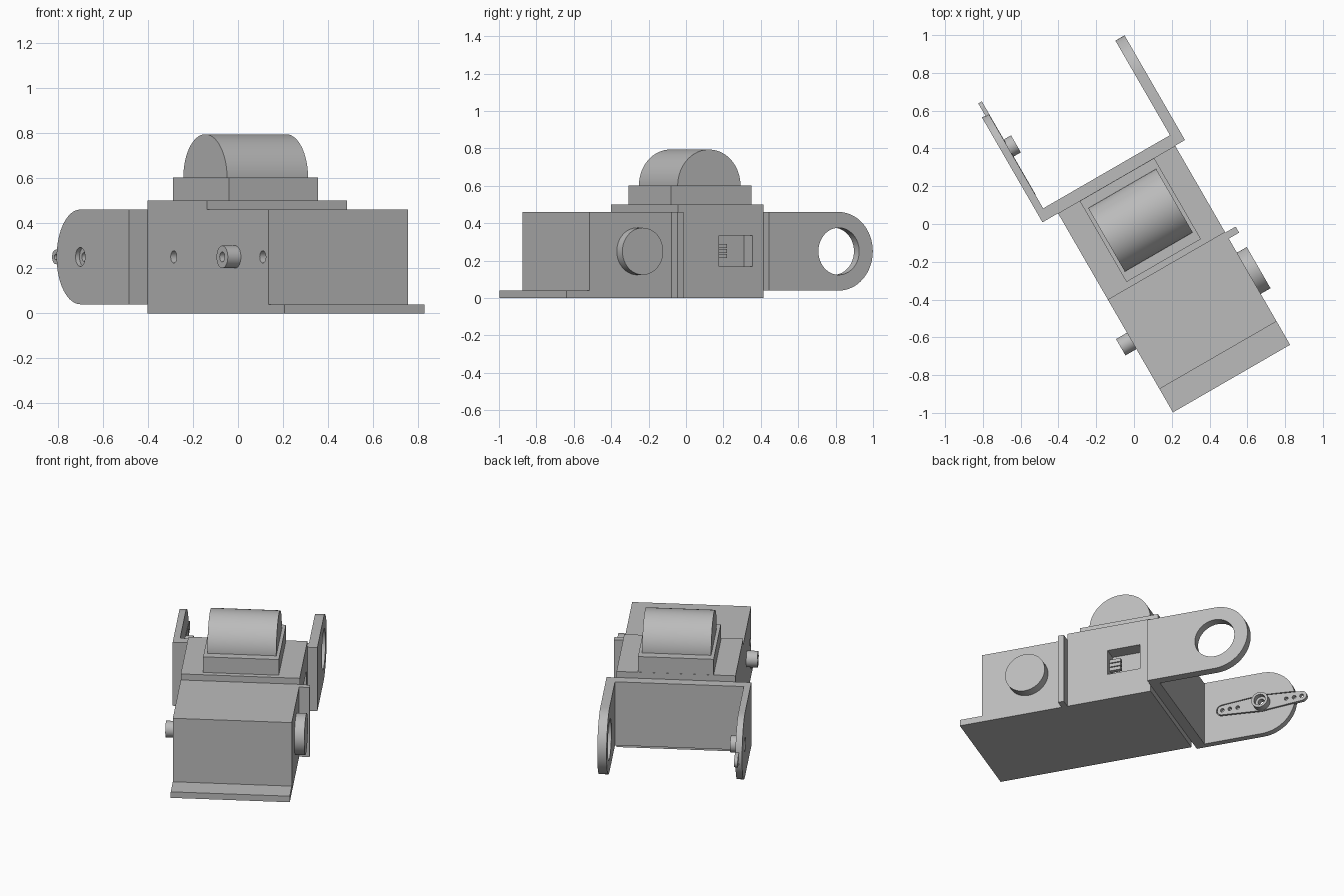
import bpy, bmesh, math
from mathutils import Vector

if "Cube" in bpy.data.objects:
    bpy.data.objects.remove(bpy.data.objects["Cube"])

TURN = math.radians(30)  # whole unit is turned about z
grey = bpy.data.materials.new("plain_grey")
grey.diffuse_color = (0.5, 0.5, 0.5, 1)
grey.use_nodes = True
grey.node_tree.nodes["Principled BSDF"].inputs["Base Color"].default_value = grey.diffuse_color


def finish(name, bm):
    bmesh.ops.recalc_face_normals(bm, faces=bm.faces)
    me = bpy.data.meshes.new(name)
    bm.to_mesh(me)
    bm.free()
    me.materials.append(grey)
    ob = bpy.data.objects.new(name, me)
    bpy.context.collection.objects.link(ob)
    ob.rotation_euler.z = TURN
    return ob


def prism(name, pts, x0, x1):
    """Extrude a (y, z) profile along the local x axis."""
    bm = bmesh.new()
    face = bm.faces.new([bm.verts.new((x0, y, z)) for y, z in pts])
    ext = bmesh.ops.extrude_face_region(bm, geom=[face])
    bmesh.ops.translate(bm, vec=Vector((x1 - x0, 0, 0)),
                        verts=[g for g in ext["geom"] if isinstance(g, bmesh.types.BMVert)])
    return finish(name, bm)


def box(name, x0, x1, y0, y1, z0, z1):
    return prism(name, [(y0, z0), (y1, z0), (y1, z1), (y0, z1)], x0, x1)


def arc(y, z, r, a0, a1, n=32):
    return [(y + r * math.cos(math.radians(a0 + (a1 - a0) * i / n)),
             z + r * math.sin(math.radians(a0 + (a1 - a0) * i / n))) for i in range(n + 1)]


def disc(name, y, z, r, x0, x1, n=48):
    return prism(name, arc(y, z, r, 0, 360, n)[:-1], x0, x1)


def boolean(ob, others, op="DIFFERENCE"):
    bpy.context.view_layer.objects.active = ob
    for c in others:
        m = ob.modifiers.new("bool", "BOOLEAN")
        m.operation, m.object, m.solver = op, c, "EXACT"
        bpy.ops.object.modifier_apply(modifier=m.name)
        bpy.data.objects.remove(c)


L, R = -0.32, 0.396   # body sides
PY, PZ = 0.68, 0.25   # pivot of the bracket arms

# Body: stepped side profile with a thin lip at the front
body = prism("body", [(-0.967, 0), (0.25, 0), (0.25, 0.5), (-0.279, 0.5), (-0.279, 0.46),
                      (-0.824, 0.46), (-0.824, 0.04), (-0.967, 0.04)], L, R)
boolean(body, [box("socket_cut", R - 0.09, R + 0.1, -0.025, 0.182, 0.17, 0.335)]
        + [disc("screw_cut", y, PZ, 0.027, L - 0.1, L + 0.05, 24) for y in (0.016, -0.774)])

# Connector pins inside the socket
for i in range(3):
    z = 0.224 + 0.027 * i
    box(f"connector_pin_{i + 1}", 0.335, 0.36, -0.03, 0.045, z - 0.011, z + 0.011)

# Side details: rib, idler disc and hollow output shaft
box("side_rib", R - 0.01, 0.459, -0.318, -0.281, 0, 0.46)
disc("idler_disc", -0.53, PZ, 0.126, R - 0.01, 0.456)
shaft = disc("output_shaft", -0.53, PZ, 0.05, -0.387, L + 0.01, 32)
boolean(shaft, [disc("shaft_cut", -0.53, PZ, 0.022, -0.5, -0.33, 24)])

# Pedestal and half-round housing on top
box("pedestal", -0.188, 0.267, -0.246, 0.249, 0.49, 0.603)
prism("round_housing", arc(0, 0.6, 0.194, 0, 180, 48), -0.168, 0.247)


def arm(name, x0, x1):
    return prism(name, [(0.25, 0.04)] + arc(PY, PZ, 0.21, -90, 90) + [(0.25, 0.46)], x0, x1)


def horn_profile(grow=0.0):
    """Long lever, wide at the pivot and rounded at both tips."""
    rt, rc, d = 0.032 + grow, 0.052 + grow, 0.253
    return (arc(PY + d, PZ, rt, -85, 85, 14) + arc(PY, PZ, rc, 80, 100, 4)
            + arc(PY - d, PZ, rt, 95, 265, 14) + arc(PY, PZ, rc, 260, 280, 4))


# U bracket: back plate, thick right arm with a ring hole, thin left arm
box("bracket_plate", -0.40, 0.42, 0.25, 0.312, 0.04, 0.46)
ring_arm = arm("bracket_ring_arm", 0.40, 0.456)
boolean(ring_arm, [disc("ring_cut", PY, PZ, 0.126, 0.3, 0.6)])
horn_arm = arm("bracket_horn_arm", -0.415, -0.375)
boolean(horn_arm, [prism("recess_cut", horn_profile(0.006), -0.395, -0.3),
                   disc("arm_cut", PY, PZ, 0.042, -0.5, -0.3, 32)])

# Lever horn sitting in the recess, with hub and small holes
horn = prism("lever_horn", horn_profile(), -0.395, -0.373)
boolean(horn, [disc("horn_cut", PY + s * d, PZ, 0.012, -0.5, -0.3, 16)
               for s in (-1, 1) for d in (0.155, 0.205, 0.253)]
        + [disc("horn_bore", PY, PZ, 0.02, -0.5, -0.3, 24)])
hub = disc("horn_hub", PY, PZ, 0.052, -0.38, -0.329, 32)
boolean(hub, [disc("hub_recess", PY, PZ, 0.036, -0.36, -0.2, 32),
              disc("hub_bore", PY, PZ, 0.02, -0.5, -0.2, 24)])

# Smooth curves, keep sharp edges
bpy.ops.object.select_all(action="SELECT")
bpy.context.view_layer.objects.active = body
bpy.ops.object.shade_smooth_by_angle(angle=math.radians(30))
